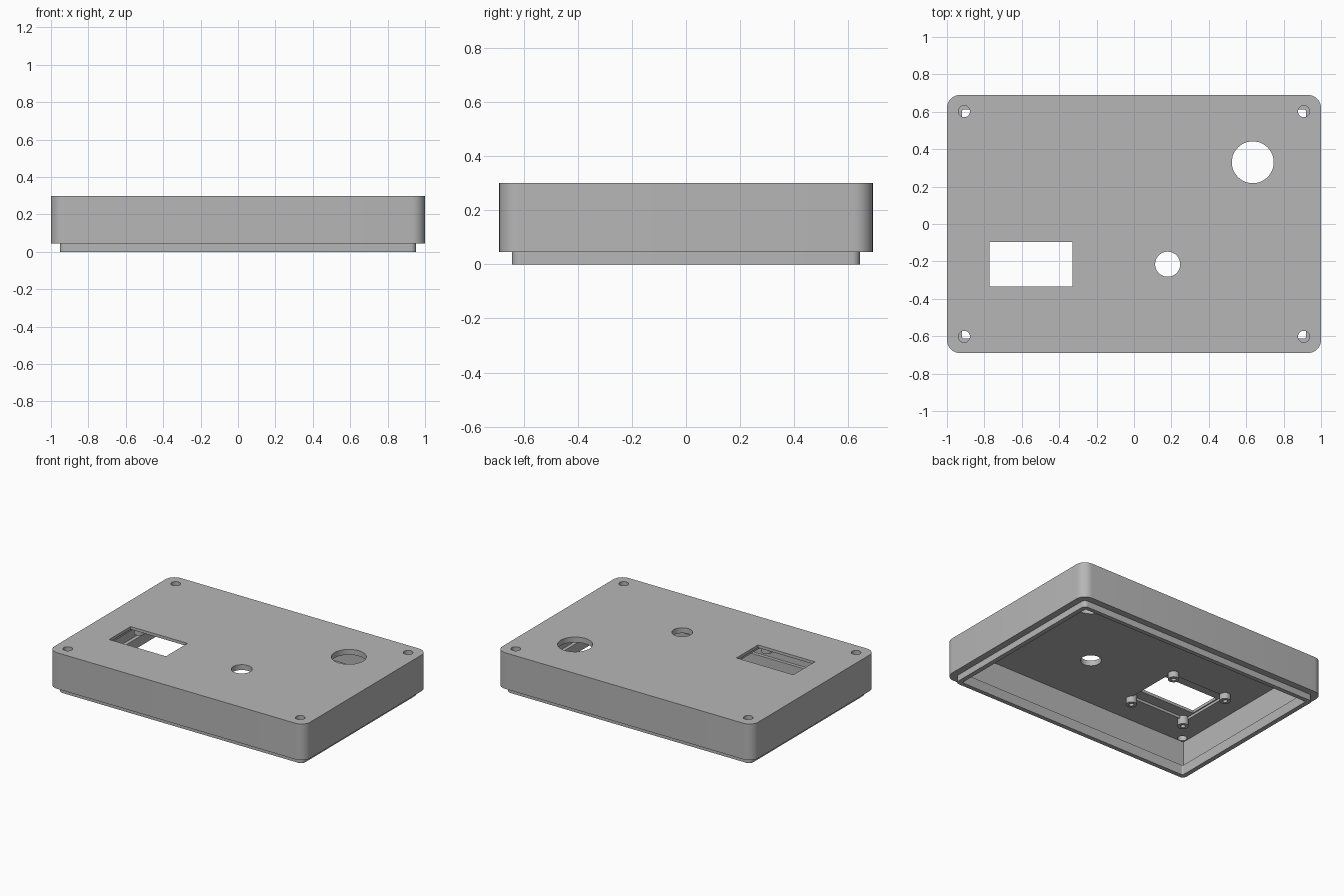
import bpy
import bmesh
import math

old = bpy.data.objects.get("Cube")
if old:
    bpy.data.objects.remove(old, do_unlink=True)

grey = bpy.data.materials.new("plain grey")
grey.use_nodes = True
colour = (0.47, 0.47, 0.47, 1)
grey.diffuse_color = colour
grey.node_tree.nodes["Principled BSDF"].inputs["Base Color"].default_value = colour


def prism(name, outline, z0, z1):
    """Extrude a closed outline from z0 up to z1."""
    bm = bmesh.new()
    base = bm.faces.new([bm.verts.new((x, y, z0)) for x, y in outline])
    top = bmesh.ops.extrude_face_region(bm, geom=[base])["geom"]
    verts = [v for v in top if isinstance(v, bmesh.types.BMVert)]
    bmesh.ops.translate(bm, verts=verts, vec=(0, 0, z1 - z0))
    bmesh.ops.recalc_face_normals(bm, faces=bm.faces)
    mesh = bpy.data.meshes.new(name)
    bm.to_mesh(mesh)
    bm.free()
    mesh.materials.append(grey)
    ob = bpy.data.objects.new(name, mesh)
    bpy.context.collection.objects.link(ob)
    return ob


def box(name, cx, cy, hx, hy, z0, z1, r=0.0, steps=8):
    """Rectangular block with optionally rounded vertical edges."""
    pts = []
    for i, (sx, sy) in enumerate(((1, 1), (-1, 1), (-1, -1), (1, -1))):
        px, py = cx + sx * (hx - r), cy + sy * (hy - r)
        for k in range(steps + 1 if r else 1):
            a = math.pi / 2 * (i + k / steps)
            pts.append((px + r * math.cos(a), py + r * math.sin(a)))
    return prism(name, pts, z0, z1)


def cylinder(name, cx, cy, r, z0, z1, sides=48):
    turn = [2 * math.pi * k / sides for k in range(sides)]
    return prism(name, [(cx + r * math.cos(a), cy + r * math.sin(a)) for a in turn], z0, z1)


def combine(target, tool, operation):
    """Apply a boolean and remove the tool object."""
    mod = target.modifiers.new("combine", "BOOLEAN")
    mod.object, mod.operation, mod.solver = tool, operation, "EXACT"
    bpy.context.view_layer.objects.active = target
    bpy.ops.object.modifier_apply(modifier=mod.name)
    bpy.data.objects.remove(tool, do_unlink=True)


BOTTOM, TOP, CEILING = 0.045, 0.30, 0.262
LIP_TOP = 0.07
SCREEN = (-0.55, -0.215)

# Outer shell with its rounded corners, hollowed from below
lid = box("enclosure_lid", 0, 0, 1.0, 0.69, BOTTOM, TOP, 0.07)
combine(lid, box("cavity", 0, 0, 0.945, 0.635, -0.1, CEILING), "DIFFERENCE")

# Locating lip ring around the open underside
lip = box("lip", 0, 0, 0.953, 0.643, 0, LIP_TOP, 0.03)
combine(lip, box("lip_opening", 0, 0, 0.92, 0.612, -0.1, 0.2, 0.01), "DIFFERENCE")
combine(lid, lip, "UNION")

# Shallow pocket and window for the screen
combine(lid, box("screen_pocket", *SCREEN, 0.23, 0.20, 0.2, 0.28), "DIFFERENCE")
combine(lid, box("screen_window", *SCREEN, 0.222, 0.12, 0.2, 0.4), "DIFFERENCE")

# Round openings in the top plate
combine(lid, cylinder("large_opening", 0.635, 0.33, 0.112, 0.2, 0.4), "DIFFERENCE")
combine(lid, cylinder("small_opening", 0.18, -0.215, 0.067, 0.2, 0.4), "DIFFERENCE")

# Screw holes in the corners, hollow standoffs around the screen
for sx in (-1, 1):
    for sy in (-1, 1):
        combine(lid, cylinder("screw_hole", sx * 0.908, sy * 0.602, 0.031, 0.2, 0.4, 32),
                "DIFFERENCE")
        px, py = SCREEN[0] + sx * 0.215, SCREEN[1] + sy * 0.21
        combine(lid, cylinder("standoff", px, py, 0.036, 0.22, 0.288, 32), "UNION")
        combine(lid, cylinder("standoff_hole", px, py, 0.016, 0.1, 0.27, 24), "DIFFERENCE")

# Smooth the curved walls while keeping crisp edges
bpy.ops.object.select_all(action="DESELECT")
lid.select_set(True)
bpy.context.view_layer.objects.active = lid
bpy.ops.object.shade_smooth_by_angle(angle=math.radians(30))
